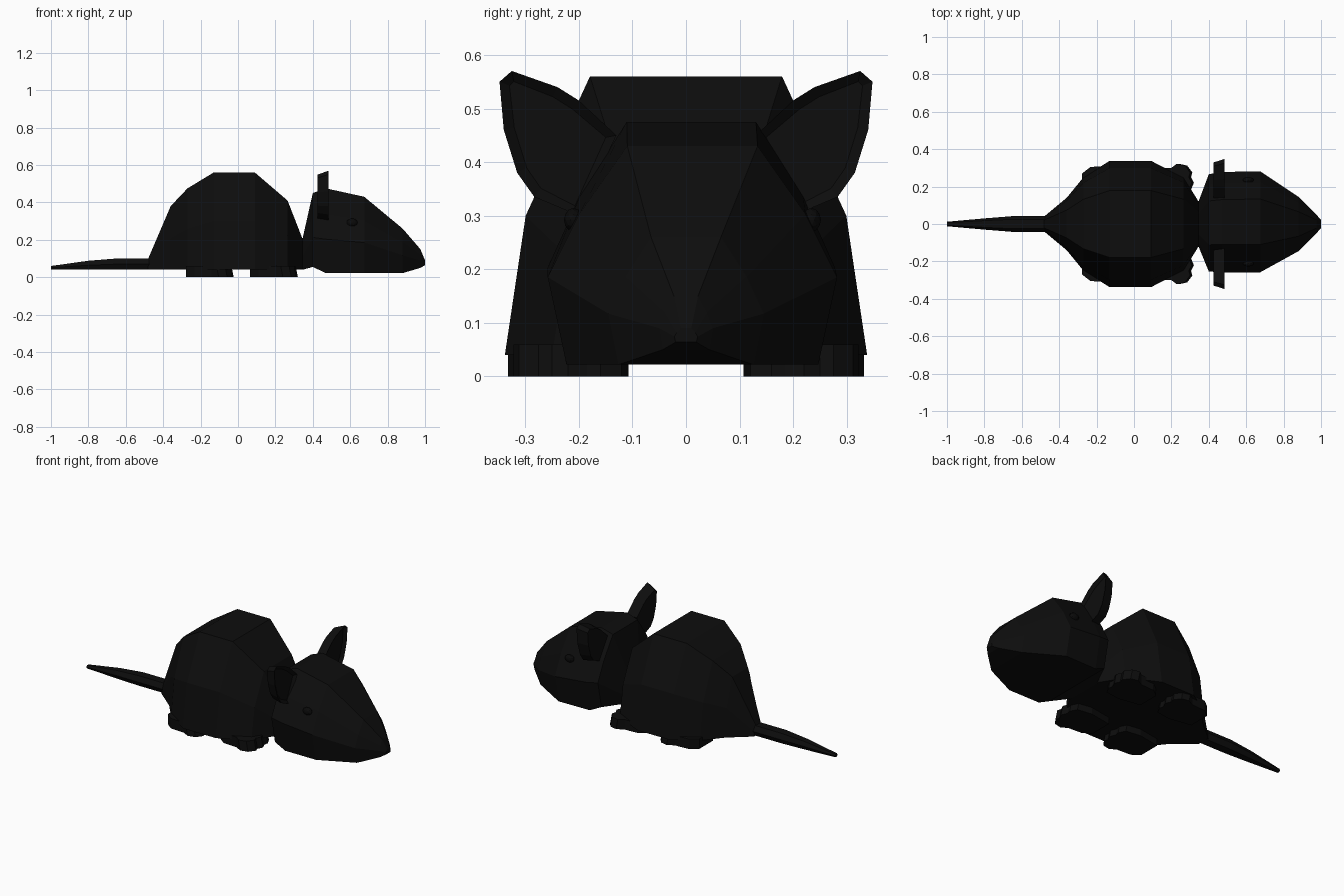
import bpy, bmesh, math
from mathutils import Vector

if "Cube" in bpy.data.objects:
    bpy.data.objects.remove(bpy.data.objects["Cube"])


def material(name, value):
    m = bpy.data.materials.new(name)
    m.diffuse_color = (value, value, value, 1)
    m.use_nodes = True
    m.node_tree.nodes["Principled BSDF"].inputs["Base Color"].default_value = m.diffuse_color
    return m


FUR = material("black fur", 0.0040)
EYE = material("eye black", 0.0030)


def finish(bm, name, mat):
    bmesh.ops.recalc_face_normals(bm, faces=bm.faces)
    me = bpy.data.meshes.new(name)
    bm.to_mesh(me)
    bm.free()
    me.materials.append(mat)
    ob = bpy.data.objects.new(name, me)
    bpy.context.collection.objects.link(ob)
    return ob


def bridge(bm, rings):
    """Skin closed rings of points and cap both ends."""
    rows = [[bm.verts.new(p) for p in r] for r in rings]
    n = len(rows[0])
    for a, b in zip(rows, rows[1:]):
        for i in range(n):
            j = (i + 1) % n
            bm.faces.new((a[i], a[j], b[j], b[i]))
    return bm.faces.new(rows[0]), bm.faces.new(rows[-1])


def loft(name, stations, profile):
    """Stations: x, half width, bottom, top, y shift. Profile: width and height fractions."""
    rings = []
    for x, w, lo, hi, dy in stations:
        half = [(w * u, lo + (hi - lo) * v) for u, v in profile]
        rings.append([(x, y + dy, z) for y, z in half] +
                     [(x, -y + dy, z) for y, z in reversed(half)])
    bm = bmesh.new()
    bridge(bm, rings)
    return finish(bm, name, FUR)


# Humped body, flat underneath
loft("body", [(-0.48, .04, .04, .10, 0), (-0.36, .14, .04, .38, 0),
              (-0.27, .25, .04, .475, 0), (-0.13, .338, .04, .56, 0),
              (0.09, .338, .04, .56, 0), (0.265, .25, .04, .41, 0),
              (0.345, .12, .04, .205, 0)],
     [(1, 0), (.885, .5), (.53, 1)])

# Head tapering to the snout
loft("head", [(.345, .12, .04, .205, 0), (.40, .26, .055, .45, .006),
              (.47, .268, .022, .475, .01), (.675, .27, .022, .43, .012),
              (.88, .145, .022, .26, 0), (.975, .05, .05, .15, 0),
              (1.0, .022, .064, .09, 0)],
     [(.87, 0), (1, .4), (.78, .69), (.45, 1)])

# Thin tail lying behind
loft("tail", [(-1.0, .012, .042, .06, 0), (-.80, .03, .04, .088, 0),
              (-.65, .042, .04, .10, 0), (-.47, .042, .04, .10, 0)],
     [(.6, 0), (1, .5), (.6, 1)])

EAR = [(.13, .45), (.20, .515), (.24, .54), (.325, .57), (.348, .55),
       (.34, .46), (.315, .38), (.283, .335), (.20, .30)]
FOOT = [(.065, .13), (.065, .26), (.11, .295), (.20, .30), (.24, .322), (.285, .312),
        (.312, .275), (.305, .25), (.32, .22), (.305, .185), (.31, .16), (.29, .12), (.2, .107)]

for side, word in ((1, "left"), (-1, "right")):
    # Upright ear, smaller behind, slightly cupped in front
    bm = bmesh.new()
    c = Vector((.20, .40))
    back = [c + (Vector(p) - c) * .87 for p in EAR]
    _, front = bridge(bm, [[(.424, side * p.x, p.y) for p in back],
                           [(.485, side * y, z) for y, z in EAR]])
    bmesh.ops.recalc_face_normals(bm, faces=bm.faces)
    bmesh.ops.inset_region(bm, faces=[front], thickness=.02, depth=-.015)
    finish(bm, word + "_ear", FUR)

    # Front and back feet with toes
    for dx, dy, kind in ((0, 0, "front"), (-.343, .01, "back")):
        bm = bmesh.new()
        bridge(bm, [[(x + dx, side * (y + dy), 0) for x, y in FOOT],
                    [(x + dx - (.012 if x > .2 else 0), side * (y + dy), .06) for x, y in FOOT]])
        finish(bm, word + "_" + kind + "_foot", FUR)

    # Small eye set on the cheek
    bm = bmesh.new()
    bmesh.ops.create_icosphere(bm, subdivisions=2, radius=.03)
    for v in bm.verts:
        v.co = (v.co.x + .61, v.co.y * .6 + side * .222 + .012, v.co.z * .75 + .292)
    finish(bm, word + "_eye", EYE)
